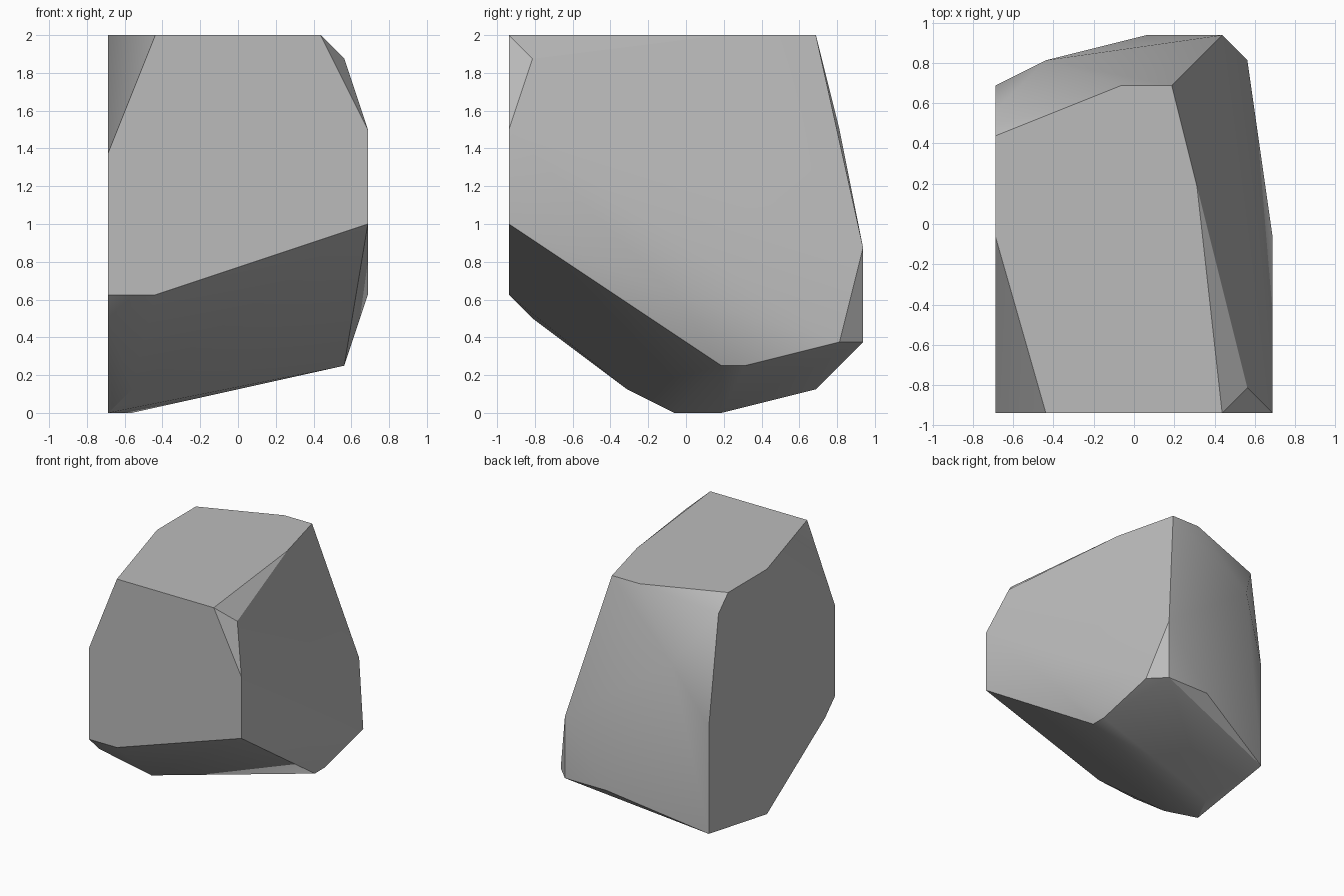
import bpy
import bmesh
import math
from mathutils import Vector

default_cube = bpy.data.objects.get("Cube")
if default_cube:
    bpy.data.objects.remove(default_cube, do_unlink=True)

STEP = 1 / 16  # carving grid

# Corners of the boulder, grouped by the side they shape
corners = {
    "flat_top": [(-11, -1, 32), (-7, -15, 32), (7, -15, 32), (5, 3, 32),
                 (3, 11, 32), (-1, 11, 32), (-11, 7, 32)],
    "front": [(-11, -15, 22), (11, -15, 24), (11, -15, 16),
              (-7, -15, 10), (-11, -15, 10)],
    "left_side": [(9, -13, 30), (11, -1, 10), (9, 3, 4), (9, 5, 4), (9, 13, 6)],
    "back": [(7, 15, 14), (7, 15, 6), (1, 15, 6), (-7, 13, 24)],
    "right_side": [(-11, 9, 30), (-11, 11, 16), (-11, 11, 2), (-11, -13, 8)],
    "underside": [(-11, -1, 0), (-9, 3, 0), (-9, -5, 2)],
}

# Wrap the corners in a convex shell and merge coplanar faces
bm = bmesh.new()
for group in corners.values():
    for corner in group:
        bm.verts.new(Vector(corner) * STEP)
hull = bmesh.ops.convex_hull(bm, input=bm.verts)
unused = {item for item in hull["geom_interior"] + hull["geom_unused"]
          if isinstance(item, bmesh.types.BMVert)}
bmesh.ops.delete(bm, geom=list(unused), context="VERTS")
bmesh.ops.dissolve_limit(bm, angle_limit=math.radians(0.5),
                         verts=bm.verts, edges=bm.edges)
bmesh.ops.recalc_face_normals(bm, faces=bm.faces)

mesh = bpy.data.meshes.new("boulder")
bm.to_mesh(mesh)
bm.free()
boulder = bpy.data.objects.new("boulder", mesh)
bpy.context.collection.objects.link(boulder)

# Plain stone grey
stone = bpy.data.materials.new("stone_grey")
stone.use_nodes = True
colour = (0.5, 0.5, 0.5, 1)
stone.diffuse_color = colour
for node in stone.node_tree.nodes:
    if node.type == "BSDF_PRINCIPLED":
        node.inputs["Base Color"].default_value = colour
mesh.materials.append(stone)

# Soft shading on shallow facets, crisp main edges
bpy.ops.object.select_all(action="DESELECT")
boulder.select_set(True)
bpy.context.view_layer.objects.active = boulder
bpy.ops.object.shade_smooth_by_angle(angle=math.radians(30))
